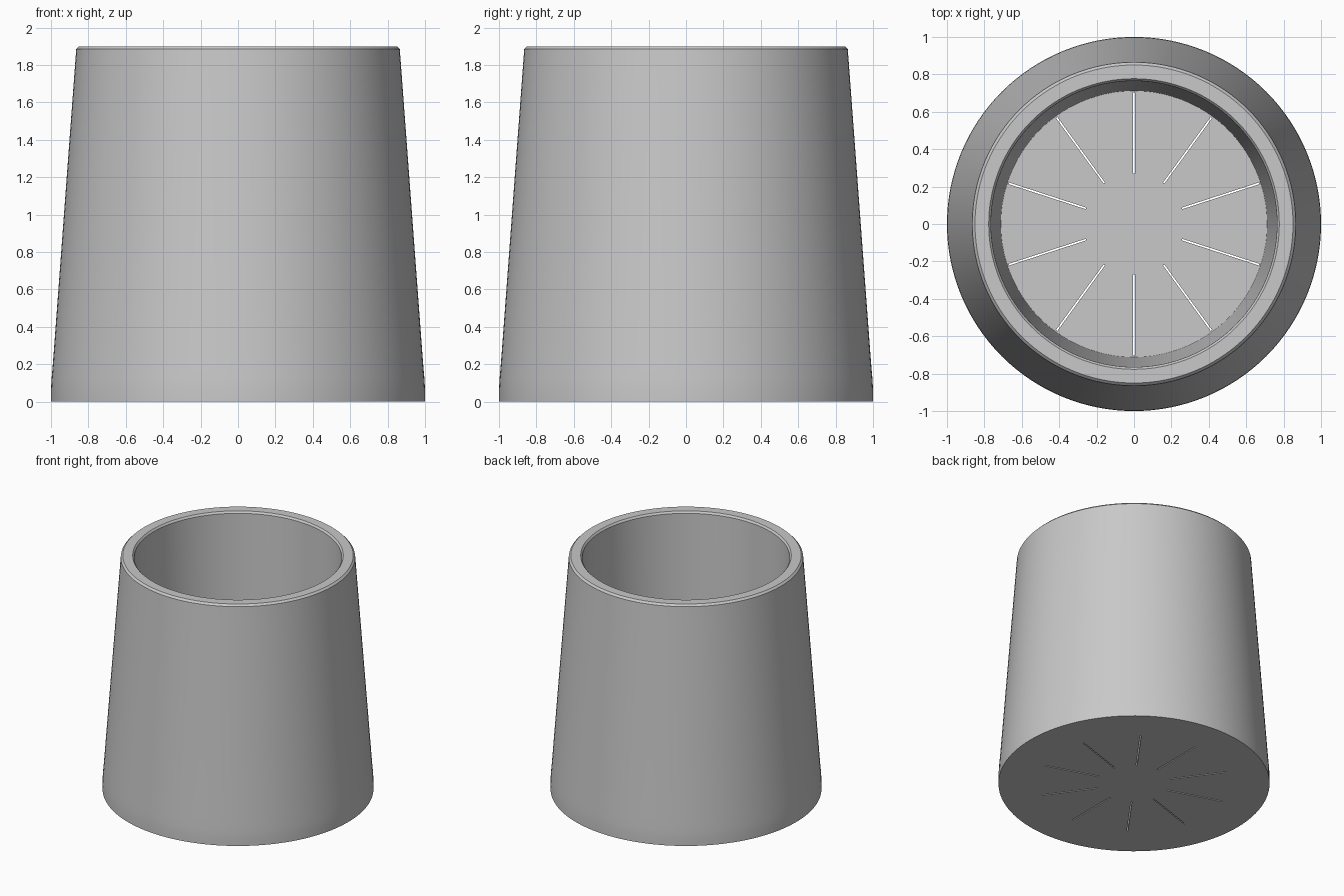
import bpy, bmesh, math
from mathutils import Matrix

SEGMENTS = 128
FLOOR = 0.1
SLOTS = 10

if "Cube" in bpy.data.objects:
    bpy.data.objects.remove(bpy.data.objects["Cube"])

grey = bpy.data.materials.new("plain_grey")
grey.use_nodes = True
colour = (0.58, 0.58, 0.58, 1)
grey.diffuse_color = colour
grey.node_tree.nodes["Principled BSDF"].inputs["Base Color"].default_value = colour


def make_object(name, bm):
    bmesh.ops.recalc_face_normals(bm, faces=bm.faces)
    mesh = bpy.data.meshes.new(name)
    bm.to_mesh(mesh)
    bm.free()
    mesh.materials.append(grey)
    obj = bpy.data.objects.new(name, mesh)
    bpy.context.collection.objects.link(obj)
    return obj


def lathe(name, profile):
    """Revolve (radius, height) points and cap both ends with a disc."""
    bm = bmesh.new()
    rings = []
    for r, z in profile:
        rings.append([bm.verts.new((r * math.cos(a), r * math.sin(a), z))
                      for a in (math.tau * i / SEGMENTS for i in range(SEGMENTS))])
    for low, high in zip(rings, rings[1:]):
        for i in range(SEGMENTS):
            j = (i + 1) % SEGMENTS
            bm.faces.new((low[i], low[j], high[j], high[i]))
    bm.faces.new(rings[0])
    bm.faces.new(rings[-1])
    return make_object(name, bm)


# Tapered cup: outer wall, chamfered rim, inner wall down to the floor
cup = lathe("cup_body", [
    (1, 0), (1, 0.06), (0.997, 0.12), (0.99, 0.2),
    (0.865, 1.885), (0.85, 1.9),
    (0.777, 1.9), (0.765, 1.885), (0.712, FLOOR),
])

# Radial drain slots through the floor
inner, outer, width = 0.27, 0.703, 0.009
bm = bmesh.new()
for i in range(SLOTS):
    turn = Matrix.Rotation(math.pi / 2 + math.tau * i / SLOTS, 4, 'Z')
    shift = Matrix.Translation(((inner + outer) / 2, 0, FLOOR / 2))
    size = Matrix.Diagonal((outer - inner, width, FLOOR * 2, 1))
    bmesh.ops.create_cube(bm, size=1, matrix=turn @ shift @ size)
cutter = make_object("slot_cutter", bm)
cutter.hide_render = True

cut = cup.modifiers.new("drain_slots", 'BOOLEAN')
cut.operation = 'DIFFERENCE'
cut.solver = 'EXACT'
cut.object = cutter

bpy.ops.object.select_all(action='DESELECT')
cup.select_set(True)
bpy.context.view_layer.objects.active = cup
bpy.ops.object.modifier_apply(modifier=cut.name)
bpy.data.objects.remove(cutter)

# Smooth walls with crisp rim and floor edges
bpy.ops.object.shade_smooth_by_angle(angle=math.radians(30))
